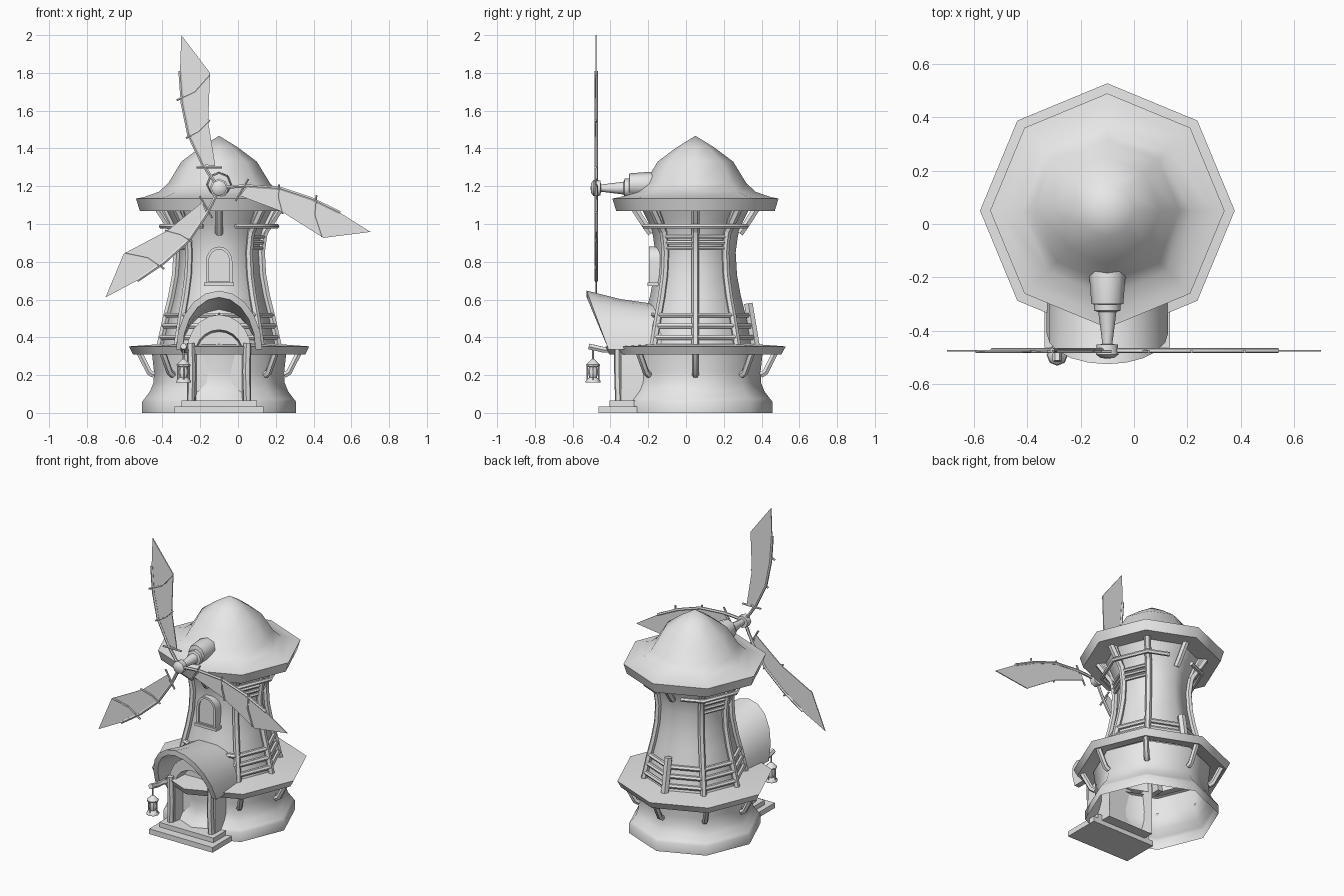
import bpy, bmesh
from math import sin, cos, pi, radians
from mathutils import Vector, Matrix

if "Cube" in bpy.data.objects:
    bpy.data.objects.remove(bpy.data.objects["Cube"])

CX, CY = -0.1, 0.05      # tower axis
ROTOR_Y, ROTOR_Z = -0.475, 1.19

grey = bpy.data.materials.new("pale_grey")
grey.use_nodes = True
grey.diffuse_color = (0.8, 0.8, 0.8, 1)
grey.node_tree.nodes["Principled BSDF"].inputs["Base Color"].default_value = (0.8, 0.8, 0.8, 1)


def finish(ob, angle=50):
    ob.data.materials.clear()
    ob.data.materials.append(grey)
    bpy.ops.object.select_all(action='DESELECT')
    bpy.context.view_layer.objects.active = ob
    ob.select_set(True)
    bpy.ops.object.shade_smooth_by_angle(angle=radians(angle))
    return ob


def loft(name, loops, closed=True, cap_start=False, cap_end=False, wrap=False, angle=50):
    """Skin a list of equally long point loops."""
    bm = bmesh.new()
    rings = [[bm.verts.new(p) for p in loop] for loop in loops]
    pairs = list(zip(rings, rings[1:])) + ([(rings[-1], rings[0])] if wrap else [])
    n = len(rings[0])
    for a, b in pairs:
        for i in range(n if closed else n - 1):
            j = (i + 1) % n
            bm.faces.new((a[i], a[j], b[j], b[i]))
    if cap_start:
        bm.faces.new(rings[0])
    if cap_end:
        bm.faces.new(rings[-1])
    if wrap and not closed:
        for k in (0, -1):
            bm.faces.new([r[k] for r in rings])
    bmesh.ops.remove_doubles(bm, verts=bm.verts, dist=0.0002)
    bmesh.ops.recalc_face_normals(bm, faces=bm.faces)
    mesh = bpy.data.meshes.new(name)
    bm.to_mesh(mesh)
    bm.free()
    ob = bpy.data.objects.new(name, mesh)
    bpy.context.collection.objects.link(ob)
    return finish(ob, angle)


def lathe(name, profile, centre=(CX, CY, 0), forward=False, sides=8, angle=50):
    """Turn (radius, height) pairs about z, or about the axis towards the front."""
    loops = []
    for r, h in profile:
        ring = [Vector((r * cos(2 * pi * k / sides), r * sin(2 * pi * k / sides), h)) for k in range(sides)]
        if forward:
            ring = [Matrix.Rotation(pi / 2, 3, 'X') @ p for p in ring]
        loops.append([p + Vector(centre) for p in ring])
    return loft(name, loops, angle=angle)


def tubes(name, paths, radius):
    """Round beams along polylines, joined in one object."""
    cu = bpy.data.curves.new(name, 'CURVE')
    cu.dimensions = '3D'
    cu.bevel_depth = radius
    cu.bevel_resolution = 1
    cu.use_fill_caps = True
    for path in paths:
        sp = cu.splines.new('POLY')
        sp.points.add(len(path) - 1)
        for pt, p in zip(sp.points, path):
            pt.co = (*p, 1)
    ob = bpy.data.objects.new(name, cu)
    bpy.context.collection.objects.link(ob)
    bpy.ops.object.select_all(action='DESELECT')
    bpy.context.view_layer.objects.active = ob
    ob.select_set(True)
    bpy.ops.object.convert(target='MESH')
    return finish(bpy.context.object)


def box(name, x0, x1, y0, y1, z0, z1):
    loops = [[(x0, y0, z), (x1, y0, z), (x1, y1, z), (x0, y1, z)] for z in (z0, z1)]
    return loft(name, loops, cap_start=True, cap_end=True)


def polar(r, deg, z):
    a = radians(deg)
    return Vector((CX + r * cos(a), CY + r * sin(a), z))


def arch(w, foot, spring, top, y, n=10):
    """Arched outline facing the front."""
    arc = [(CX + w * cos(pi * i / n), y, spring + (top - spring) * sin(pi * i / n)) for i in range(n + 1)]
    return [(CX + w, y, foot)] + arc + [(CX - w, y, foot)]


# Stone base, skirt roof, tower wall and cap roof
lathe("base", [(.407, 0), (.407, .06), (.395, .075), (.365, .115), (.347, .16), (.345, .22), (.357, .33)])
lathe("skirt_roof", [(.345, .34), (.455, .308), (.478, .352), (.3, .365)])
WALL = [(.305, .34), (.27, .5), (.24, .62), (.22, .73), (.213, .85), (.225, .94), (.25, 1.01), (.29, 1.09)]
lathe("tower_wall", WALL)
lathe("cap_roof", [(.27, 1.085), (.42, 1.07), (.44, 1.135), (.4, 1.142), (.32, 1.17), (.27, 1.215),
                   (.2, 1.33), (.1, 1.405), (0, 1.467)])


def wall_r(z):
    for (r0, z0), (r1, z1) in zip(WALL, WALL[1:]):
        if z0 <= z <= z1:
            return r0 + (r1 - r0) * (z - z0) / (z1 - z0)


# Timber posts on the corners, with a short one at the back
posts = [[polar(r + .012, a, z) for r, z in WALL] for a in range(0, 360, 45) if a not in (90, 270)]
tubes("corner_posts", posts, .02)
tubes("short_back_post", [[polar(.32, 90, .34), polar(.28, 90, .58)]], .026)


def rail(a, z, out=.014):
    r = wall_r(z) + out
    return [polar(r, a, z), polar(r, a + 45, z)]


tubes("lower_rails", [rail(a, z) for a in range(0, 360, 45) for z in (.4, .46, .517)], .015)
tubes("upper_rails", [rail(a, z) for a in (-45, 0, 135, 180) for z in (.872, .902, .932)], .011)
ring_paths = []
for side in (0, 180):
    pts = [polar(.305, side + a, .988) for a in (-90, -45, 0, 45, 90)]
    pts[0], pts[-1] = pts[1].lerp(pts[0], .6), pts[3].lerp(pts[4], .6)
    ring_paths.append(pts)
tubes("top_ring_beams", ring_paths, .014)

# Slanted brackets under both roofs
tubes("skirt_brackets", [[polar(.345, a, .2), polar(.37, a, .215), polar(.425, a, .325)]
                         for a in range(0, 360, 45) if a != 270], .018)
tubes("cap_brackets", [[polar(.235, a, .95), polar(.27, a, 1.0), polar(.325, a, 1.085)]
                       for a in range(0, 360, 45)], .021)

# Porch with arched doorway
loft("porch", [arch(.17, .03, .33, .52, -.15), arch(.17, .03, .33, .52, -.345),
               arch(.128, .03, .31, .44, -.345), arch(.12, .03, .31, .43, -.27)], cap_end=True, angle=35)
tubes("door_posts", [[(CX + s * .15, -.355, .06), (CX + s * .145, -.36, .22), (CX + s * .15, -.36, .37)]
                     for s in (-1, 1)], .021)


def porch_arc(y_side, lean, top, inset):
    n = 10
    return [(CX + (.228 - inset) * cos(pi * i / n), y_side - lean * sin(pi * i / n),
             .335 + (top - inset - .335) * sin(pi * i / n)) for i in range(n + 1)]


SECTIONS = [(-.12, 0, .57), (-.3, .05, .603), (-.41, .116, .647)]
loft("porch_roof", [porch_arc(*s, 0) for s in SECTIONS] + [porch_arc(*s, .035) for s in SECTIONS[::-1]],
     closed=False, wrap=True)
box("lower_step", CX - .235, CX + .235, -.463, -.22, 0, .035)
box("upper_step", CX - .2, CX + .2, -.405, -.22, .035, .066)

# Arched window on the front
loft("window", [arch(.07, .685, .8, .88, -.1), arch(.07, .685, .8, .88, -.195),
                arch(.055, .695, .8, .865, -.195), arch(.055, .695, .8, .865, -.185)], cap_end=True, angle=35)
box("window_sill", CX - .08, CX + .08, -.205, -.1, .672, .69)

# Lantern hanging on an arm beside the door
LX, LY = -.288, -.492
tubes("lantern_arm", [[(-.25, -.33, .33), (LX, -.39, .333), (LX, -.44, .335), (LX, -.515, .352)]], .017)
tubes("lantern_hook", [[(LX, LY, .34), (LX, LY, .27)]], .006)
lathe("lantern", [(0, .29), (.014, .278), (.037, .255), (.035, .246), (.022, .242), (.028, .215), (.02, .187),
                  (.028, .182), (.04, .168), (.04, .16), (0, .16)], (LX, LY, 0), angle=40)
tubes("lantern_bars", [[(LX + .03 * cos(k * pi / 2), LY + .03 * sin(k * pi / 2), z) for z in (.175, .25)]
                       for k in range(4)], .004)

# Shaft housing, shaft and hub
lathe("shaft_housing", [(.05, .1), (.068, .195), (.06, .3), (.045, .303), (0, .303)], (CX, 0, 1.208), True)
lathe("shaft", [(.05, .25), (.05, .325), (.034, .33), (.02, .44), (.02, .46)], (CX, 0, ROTOR_Z), True)
lathe("hub", [(0, .45), (.04, .452), (.042, .49), (.025, .503), (0, .505)], (CX, 0, ROTOR_Z), True)

# Three curved sails with spars and cross bars
SPAR = [(0, 0), (-.05, .07), (-.085, .125), (-.16, .28), (-.195, .45), (-.207, .62), (-.2, .81)]
TRAILING = [(-.048, .61), (-.058, .35), (-.035, .21), (-.02, .115)]
BARS = [[(-.225, .465), (-.13, .51), (-.05, .6)], [(-.175, .265), (-.11, .3), (-.05, .36)],
        [(-.12, .11), (.015, .11)]]
for i in range(3):
    turn = Matrix.Rotation(i * 2 * pi / 3, 2)

    def place(points, dy=0):
        turned = [turn @ Vector(p) for p in points]
        return [(CX + p.x, ROTOR_Y + dy, ROTOR_Z + p.y) for p in turned]

    outline = SPAR[2:] + TRAILING
    loft(f"sail_{i + 1}", [place(outline, -.003), place(outline, .003)], cap_start=True, cap_end=True, angle=30)
    tubes(f"sail_spar_{i + 1}", [place(SPAR[:-1])], .01)
    tubes(f"sail_bars_{i + 1}", [place(b, -.004) for b in BARS], .006)
